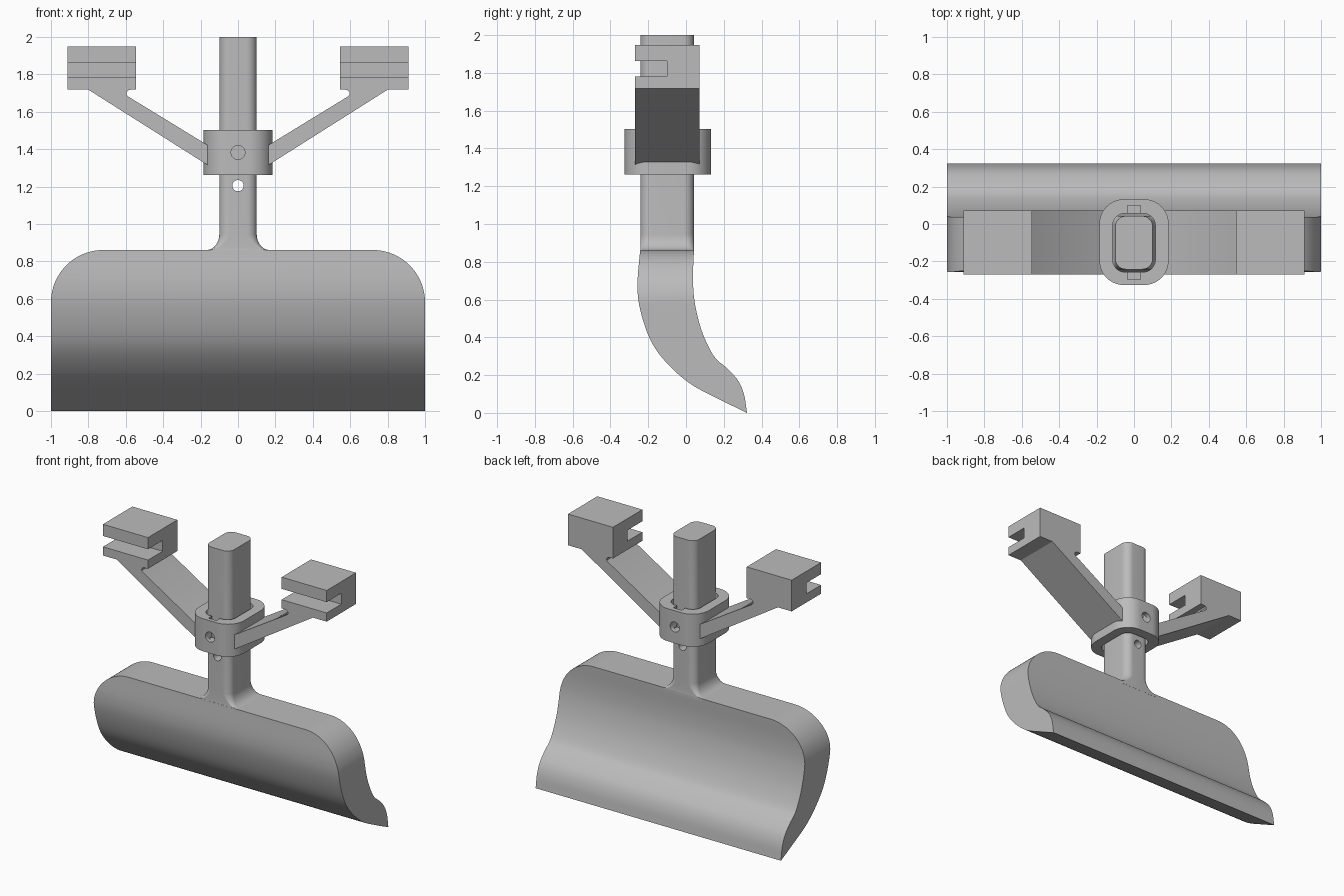
import bpy, bmesh, math
from mathutils import Vector

if "Cube" in bpy.data.objects:
    bpy.data.objects.remove(bpy.data.objects["Cube"], do_unlink=True)

grey = bpy.data.materials.new("plain grey")
grey.use_nodes = True
colour = (0.5, 0.5, 0.5, 1)
grey.diffuse_color = colour
grey.node_tree.nodes["Principled BSDF"].inputs["Base Color"].default_value = colour


def loft(name, rings):
    """Closed solid through matching rings of points."""
    bm = bmesh.new()
    loops = [[bm.verts.new(p) for p in ring] for ring in rings]
    n = len(loops[0])
    for a, b in zip(loops, loops[1:]):
        for i in range(n):
            j = (i + 1) % n
            bm.faces.new((a[i], a[j], b[j], b[i]))
    bm.faces.new(loops[0][::-1])
    bm.faces.new(loops[-1])
    bmesh.ops.recalc_face_normals(bm, faces=bm.faces)
    mesh = bpy.data.meshes.new(name)
    bm.to_mesh(mesh)
    bm.free()
    mesh.materials.append(grey)
    obj = bpy.data.objects.new(name, mesh)
    bpy.context.collection.objects.link(obj)
    return obj


def prism(name, outline, axis, lo, hi):
    """Extrude a 2D outline along the given axis."""
    def place(p, t):
        c = list(p)
        c.insert(axis, t)
        return c
    return loft(name, [[place(p, t) for p in outline] for t in (lo, hi)])


def rounded_rect(cx, cy, hw, hh, r, steps=10):
    pts = []
    for q, (sx, sy) in enumerate(((1, 1), (-1, 1), (-1, -1), (1, -1))):
        for s in range(steps + 1):
            a = math.pi / 2 * (q + s / steps)
            pts.append((cx + sx * (hw - r) + r * math.cos(a),
                        cy + sy * (hh - r) + r * math.sin(a)))
    return pts


def box(x0, x1, y0, y1):
    return [(x0, y0), (x1, y0), (x1, y1), (x0, y1)]


def circle(cx, cy, r, n=32):
    return [(cx + r * math.cos(2 * math.pi * i / n),
             cy + r * math.sin(2 * math.pi * i / n)) for i in range(n)]


def smooth_path(points, steps=6):
    """Catmull-Rom curve through the points."""
    p = [Vector(q) for q in points]
    p = [2 * p[0] - p[1]] + p + [2 * p[-1] - p[-2]]
    out = []
    for a, b, c, d in zip(p, p[1:], p[2:], p[3:]):
        for s in range(steps):
            t = s / steps
            out.append(0.5 * (2 * b + (c - a) * t + (2 * a - 5 * b + 4 * c - d) * t * t
                              + (3 * b - a - 3 * c + d) * t ** 3))
    return out + [p[-2]]


def combine(obj, cutter, operation="DIFFERENCE"):
    mod = obj.modifiers.new("cut", "BOOLEAN")
    mod.operation, mod.object, mod.solver = operation, cutter, "EXACT"
    bpy.context.view_layer.objects.active = obj
    bpy.ops.object.modifier_apply(modifier=mod.name)
    bpy.data.objects.remove(cutter, do_unlink=True)


def finish(obj):
    bpy.ops.object.select_all(action="DESELECT")
    obj.select_set(True)
    bpy.context.view_layer.objects.active = obj
    bpy.ops.object.shade_smooth_by_angle(angle=math.radians(30))


# Curved blade with rounded upper corners
front = smooth_path([(-.243, .861), (-.257, .68), (-.243, .548), (-.19, .39),
                     (-.11, .273), (.02, .156), (.18, .07), (.323, 0)])
back = smooth_path([(.323, 0), (.307, .098), (.275, .172), (.217, .236), (.148, .30),
                    (.085, .43), (.048, .575), (.037, .707), (.042, .861)])
blade = prism("blade", front + back[1:], 0, -1, 1)
combine(blade, prism("blade_outline", rounded_rect(0, .361, 1, .5, .28, 20)[:42]
                     + [(-1, -.1), (1, -.1)], 1, -.5, .5), "INTERSECT")
finish(blade)

# Shaft, flared sideways where it meets the blade
MID = -.1
sections = [(.84, .168, .012)]
for i in range(11):
    a = math.pi / 2 * i / 10
    sections.append((.861 + .085 * (1 - math.cos(a)),
                     .1 + .068 * (1 - math.sin(a)), .012 + .043 * i / 10))
sections.append((2, .1, .055))
shaft = loft("shaft", [[(x, y, z) for x, y in rounded_rect(0, MID, w, .142, r)]
                       for z, w, r in sections])
combine(shaft, prism("pin_hole", circle(0, 1.205, .03), 1, -.5, .5))
finish(shaft)

# Sliding collar with cross hole and nut pockets
collar = prism("collar", rounded_rect(0, -.097, .185, .229, .13, 16), 2, 1.262, 1.502)
combine(collar, prism("bore", rounded_rect(0, MID, .114, .157, .066), 2, 1, 1.8))
combine(collar, prism("cross_hole", circle(0, 1.382, .037), 1, -.6, .5))
for y0, y1 in ((.04, .098), (-.298, -.24)):
    combine(collar, prism("nut_pocket", box(-.034, .034, y0, y1), 2, 1.345, 1.6))
finish(collar)

# Arms with slotted end blocks, one on each side
arm_outline = [(.145, 1.304), (.80, 1.718), (.912, 1.718), (.912, 1.948), (.545, 1.948),
               (.545, 1.718), (.574, 1.718), (.588, 1.714), (.596, 1.704), (.596, 1.692),
               (.588, 1.682), (.145, 1.411)]
for side, s in (("left", 1), ("right", -1)):
    arm = prism(side + "_arm", [(s * x, z) for x, z in arm_outline], 1, -.27, .072)
    combine(arm, prism("slot", box(-.5, -.1, 1.782, 1.862), 0, -1.2, 1.2))
    finish(arm)
